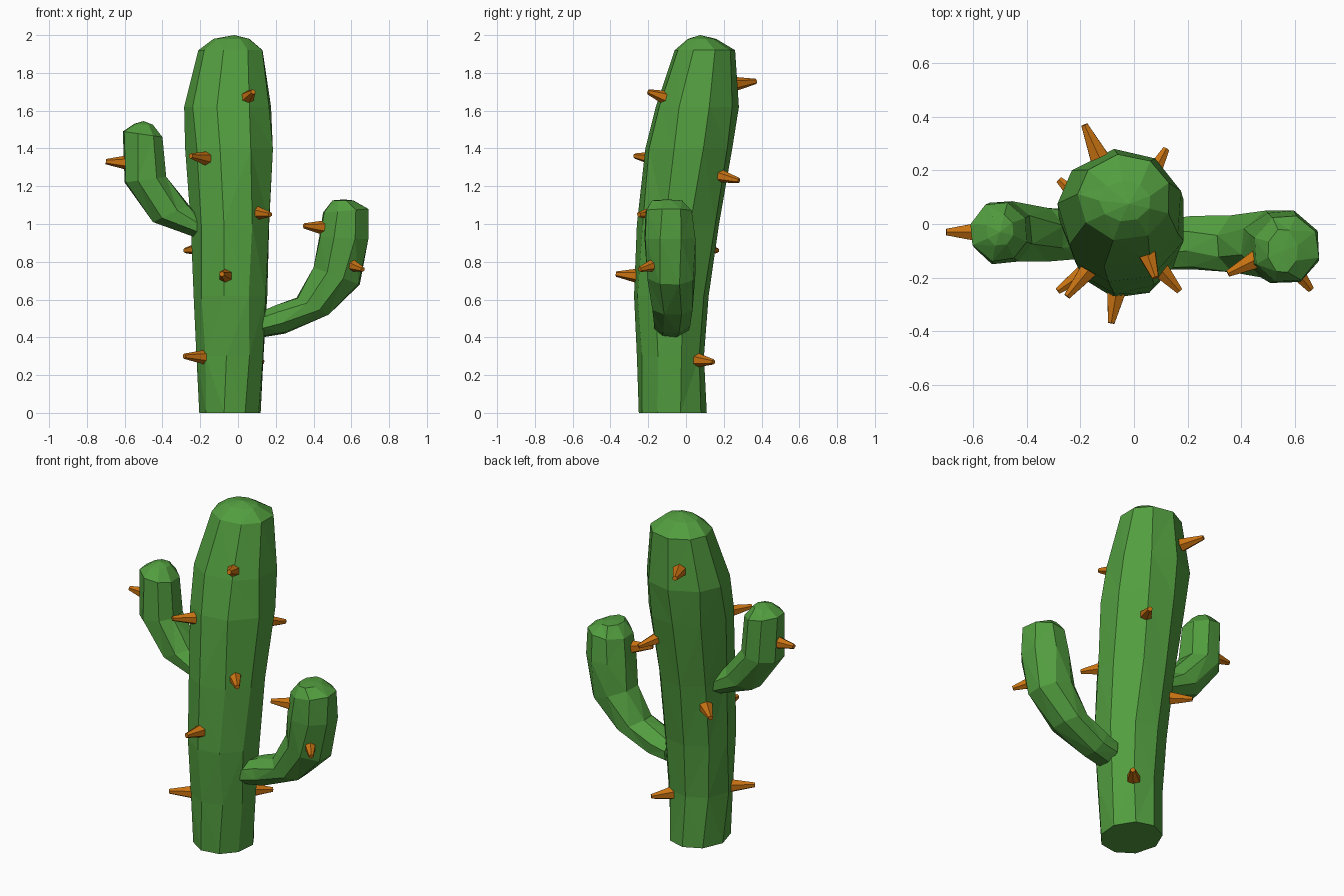
import bpy, bmesh, math, random
from mathutils import Vector

random.seed(4)
cube = bpy.data.objects.get("Cube")
if cube:
    bpy.data.objects.remove(cube, do_unlink=True)


def make_material(name, colour):
    mat = bpy.data.materials.new(name)
    mat.use_nodes = True
    mat.diffuse_color = colour
    bsdf = mat.node_tree.nodes["Principled BSDF"]
    bsdf.inputs["Base Color"].default_value = colour
    bsdf.inputs["Roughness"].default_value = 0.8
    return mat


green = make_material("cactus green", (0.085, 0.34, 0.05, 1))
orange = make_material("thorn orange", (0.58, 0.17, 0.006, 1))


def finish(bm, name, mat):
    bmesh.ops.recalc_face_normals(bm, faces=bm.faces)
    mesh = bpy.data.meshes.new(name)
    bm.to_mesh(mesh)
    bm.free()
    mesh.materials.append(mat)
    obj = bpy.data.objects.new(name, mesh)
    bpy.context.collection.objects.link(obj)


def loft(name, sides, sections, apex):
    """Each section: (x, z) of one edge, (x, z) of the other, y range."""
    bm = bmesh.new()
    rings = []
    for (ax, az), (bx, bz), (y0, y1) in sections:
        turn = random.uniform(-0.12, 0.12)
        angles = [turn + (i + 0.5) * math.tau / sides + random.uniform(-0.06, 0.06)
                  for i in range(sides)]
        us = [math.cos(a) for a in angles]
        vs = [math.sin(a) for a in angles]
        ring = []
        for u, v in zip(us, vs):
            s = (u - min(us)) / (max(us) - min(us))
            t = (v - min(vs)) / (max(vs) - min(vs))
            ring.append(bm.verts.new((ax + (bx - ax) * s, y0 + (y1 - y0) * t,
                                      az + (bz - az) * s)))
        rings.append(ring)
    bm.faces.new(rings[0])
    for low, high in zip(rings, rings[1:]):
        for i in range(sides):
            j = (i + 1) % sides
            bm.faces.new((low[i], low[j], high[j], high[i]))
    tip = bm.verts.new(apex)
    for i in range(sides):
        bm.faces.new((rings[-1][i], rings[-1][(i + 1) % sides], tip))
    bmesh.ops.triangulate(bm, faces=[f for f in bm.faces if len(f.verts) == 4])
    finish(bm, name, green)


# Leaning trunk
trunk = [
    (0, -.205, .12, -.25, .11),
    (.3, -.22, .135, -.26, .095),
    (.62, -.235, .155, -.275, .12),
    (1.0, -.25, .165, -.26, .175),
    (1.4, -.28, .185, -.215, .245),
    (1.62, -.285, .175, -.16, .28),
    (1.92, -.21, .13, -.06, .26),
    (1.98, -.13, .06, .01, .16),
]
loft("trunk", 9, [((x0, z), (x1, z), (y0, y1)) for z, x0, x1, y0, y1 in trunk],
     (-.02, .075, 2.0))

# Low arm on the left
loft("left_arm", 8, [
    ((.13, .54), (.13, .40), (-.17, .02)),
    ((.20, .57), (.25, .42), (-.17, .03)),
    ((.31, .61), (.48, .52), (-.18, .035)),
    ((.40, .77), (.645, .68), (-.205, .05)),
    ((.43, .93), (.69, .92), (-.22, .05)),
    ((.45, 1.06), (.69, 1.08), (-.215, .03)),
    ((.50, 1.125), (.61, 1.125), (-.18, -.02)),
], (.56, -.1, 1.13))

# High arm on the right
loft("right_arm", 8, [
    ((-.20, 1.04), (-.20, .92), (-.13, .05)),
    ((-.26, 1.10), (-.45, 1.01), (-.14, .065)),
    ((-.38, 1.25), (-.60, 1.22), (-.15, .085)),
    ((-.40, 1.46), (-.61, 1.49), (-.14, .08)),
    ((-.45, 1.525), (-.55, 1.53), (-.08, .035)),
], (-.50, -.03, 1.545))


# Blunt faceted thorns: base point and tip point
def thorn(name, base, tip):
    base, tip = Vector(base), Vector(tip)
    axis = tip - base
    bm = bmesh.new()
    bmesh.ops.create_cone(bm, cap_ends=True, segments=6, radius1=.04,
                          radius2=.014, depth=axis.length)
    bm.transform(axis.to_track_quat("Z", "Y").to_matrix().to_4x4())
    bmesh.ops.translate(bm, verts=bm.verts, vec=(base + tip) / 2)
    finish(bm, name, orange)


thorns = {
    "front_top": ((.045, -.10, 1.665), (.08, -.20, 1.70)),
    "front_upper": ((-.16, -.16, 1.345), (-.25, -.27, 1.36)),
    "front_middle": ((.09, -.16, 1.06), (.17, -.25, 1.05)),
    "front_lower": ((-.065, -.25, .725), (-.085, -.37, .735)),
    "front_bottom": ((-.17, -.17, .295), (-.285, -.25, .30)),
    "back_top": ((-.13, .25, 1.74), (-.185, .37, 1.755)),
    "back_upper": ((.055, .16, 1.26), (.12, .28, 1.23)),
    "back_middle": ((-.19, .08, .87), (-.28, .165, .86)),
    "back_bottom": ((.05, .055, .28), (.13, .145, .27)),
    "left_arm_inner": ((.46, -.13, .98), (.35, -.185, .99)),
    "left_arm_outer": ((.585, -.15, .79), (.66, -.245, .76)),
    "right_arm": ((-.58, -.03, 1.325), (-.70, -.03, 1.33)),
}
for place, (base, tip) in thorns.items():
    thorn("thorn_" + place, base, tip)
